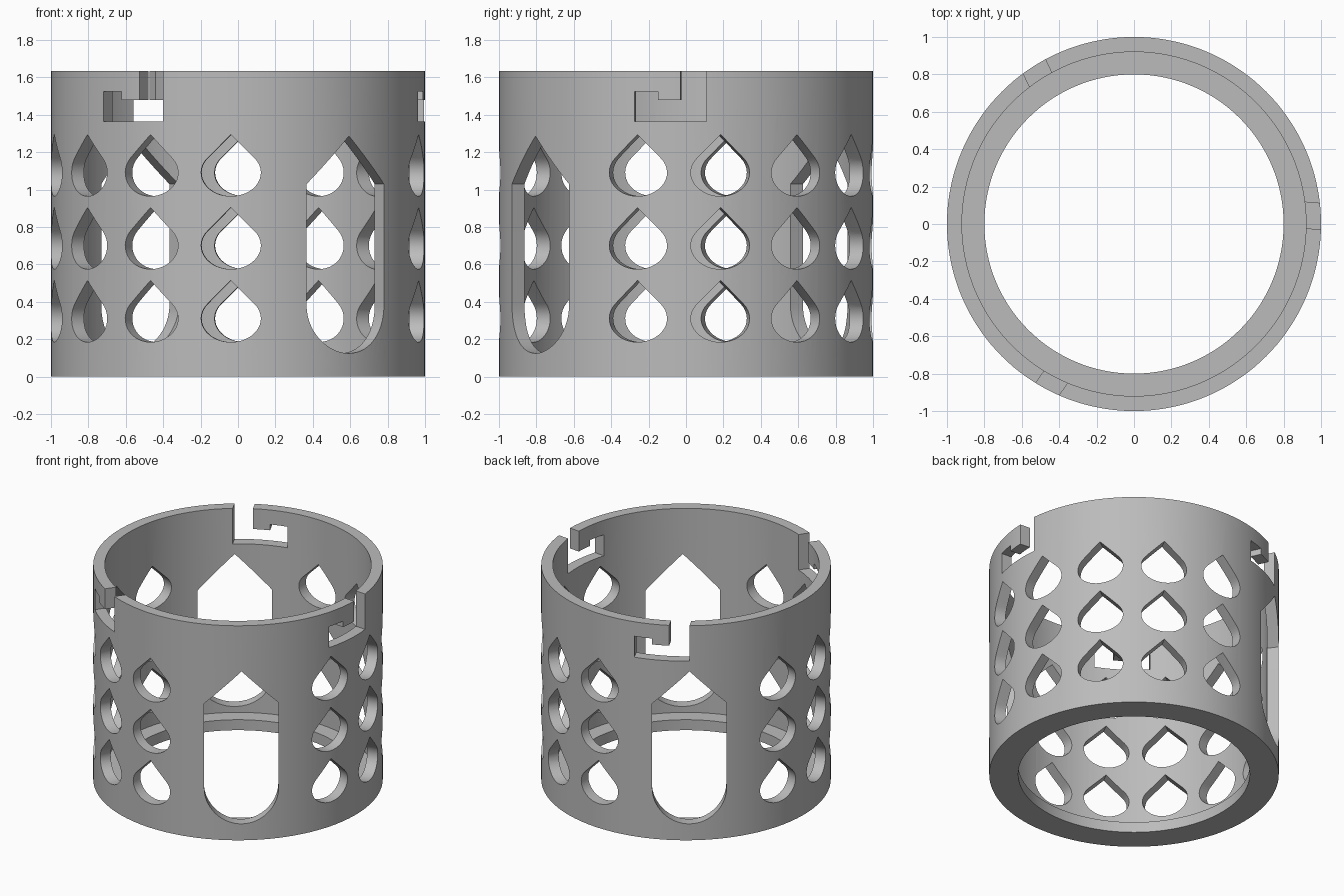
import bpy, bmesh
from math import sin, cos, pi, radians, sqrt, atan2
from mathutils import Matrix, Vector

cube = bpy.data.objects.get("Cube")
if cube:
    bpy.data.objects.remove(cube, do_unlink=True)

SEGMENTS = 144
HEIGHT = 1.635
AXIS = -53.6            # direction of the large window, degrees
STEP = 360 / 14         # spacing of the drop columns

grey = bpy.data.materials.new("plain_grey")
grey.use_nodes = True
colour = (0.5, 0.5, 0.5, 1)
grey.diffuse_color = colour
grey.node_tree.nodes["Principled BSDF"].inputs["Base Color"].default_value = colour


def make_object(name, bm):
    bmesh.ops.recalc_face_normals(bm, faces=bm.faces)
    mesh = bpy.data.meshes.new(name)
    bm.to_mesh(mesh)
    bm.free()
    mesh.materials.append(grey)
    obj = bpy.data.objects.new(name, mesh)
    bpy.context.scene.collection.objects.link(obj)
    return obj


def pointed_arch(half_width, depth, low, shoulder, steps=28):
    """Half-ellipse bottom, optional straight sides, 45 degree pointed top."""
    bend = 0 if shoulder else atan2(depth, half_width)
    centre = low + depth
    points = []
    for i in range(steps + 1):
        a = pi - bend + (pi + 2 * bend) * i / steps
        points.append((half_width * cos(a), centre + depth * sin(a)))
    if shoulder:
        points += [(half_width, shoulder), (0, shoulder + half_width), (-half_width, shoulder)]
    else:
        points.append((0, centre + sqrt(half_width ** 2 + depth ** 2)))
    return points


def add_cutter(bm, outline, degrees, inner=0.75, outer=1.2):
    """Extrude an outline (sideways, height) straight through the wall."""
    turn = Matrix.Rotation(radians(degrees), 3, 'Z')
    verts = [bm.verts.new(turn @ Vector((inner, s, z))) for s, z in outline]
    face = bm.faces.new(verts)
    new = bmesh.ops.extrude_face_region(bm, geom=[face])["geom"]
    moved = [v for v in new if isinstance(v, bmesh.types.BMVert)]
    bmesh.ops.translate(bm, verts=moved, vec=turn @ Vector((outer - inner, 0, 0)))


# Sleeve: thin wall with a lip inside the bottom, turned around z
profile = [(0.8, 0), (1, 0), (1, HEIGHT), (0.92, HEIGHT), (0.92, 0.08), (0.8, 0.08)]
bm = bmesh.new()
rings = []
for i in range(SEGMENTS):
    a = 2 * pi * i / SEGMENTS
    rings.append([bm.verts.new((r * cos(a), r * sin(a), z)) for r, z in profile])
for i, ring in enumerate(rings):
    following = rings[(i + 1) % SEGMENTS]
    for j in range(len(profile)):
        k = (j + 1) % len(profile)
        bm.faces.new((ring[j], following[j], following[k], ring[k]))
sleeve = make_object("sleeve", bm)

bm = bmesh.new()
# Two large windows, with five columns of three drop holes between them
for side in (0, 180):
    add_cutter(bm, pointed_arch(0.257, 0.257, 0.125, 1.03), AXIS + side)
    for column in range(5):
        for row in range(3):
            drop = pointed_arch(0.16, 0.126, 0.185 + 0.39 * row, None)
            add_cutter(bm, drop, AXIS + side + STEP * (column + 1.5))

# Three hooked locking slots in the top rim
slot = [(0.193, 1.365), (0.193, 1.8), (0.054, 1.8), (0.054, 1.48),
        (-0.066, 1.48), (-0.066, 1.525), (-0.193, 1.525), (-0.193, 1.365)]
for i in range(3):
    add_cutter(bm, slot, -4.8 + 120 * i)
cutter = make_object("opening_cutter", bm)
cutter.hide_render = True

# Cut the openings and drop the helper
cut = sleeve.modifiers.new("openings", 'BOOLEAN')
cut.operation = 'DIFFERENCE'
cut.solver = 'EXACT'
cut.object = cutter
bpy.ops.object.select_all(action='DESELECT')
sleeve.select_set(True)
bpy.context.view_layer.objects.active = sleeve
bpy.ops.object.modifier_apply(modifier=cut.name)
bpy.data.objects.remove(cutter, do_unlink=True)
bpy.ops.object.shade_smooth_by_angle(angle=radians(20))
